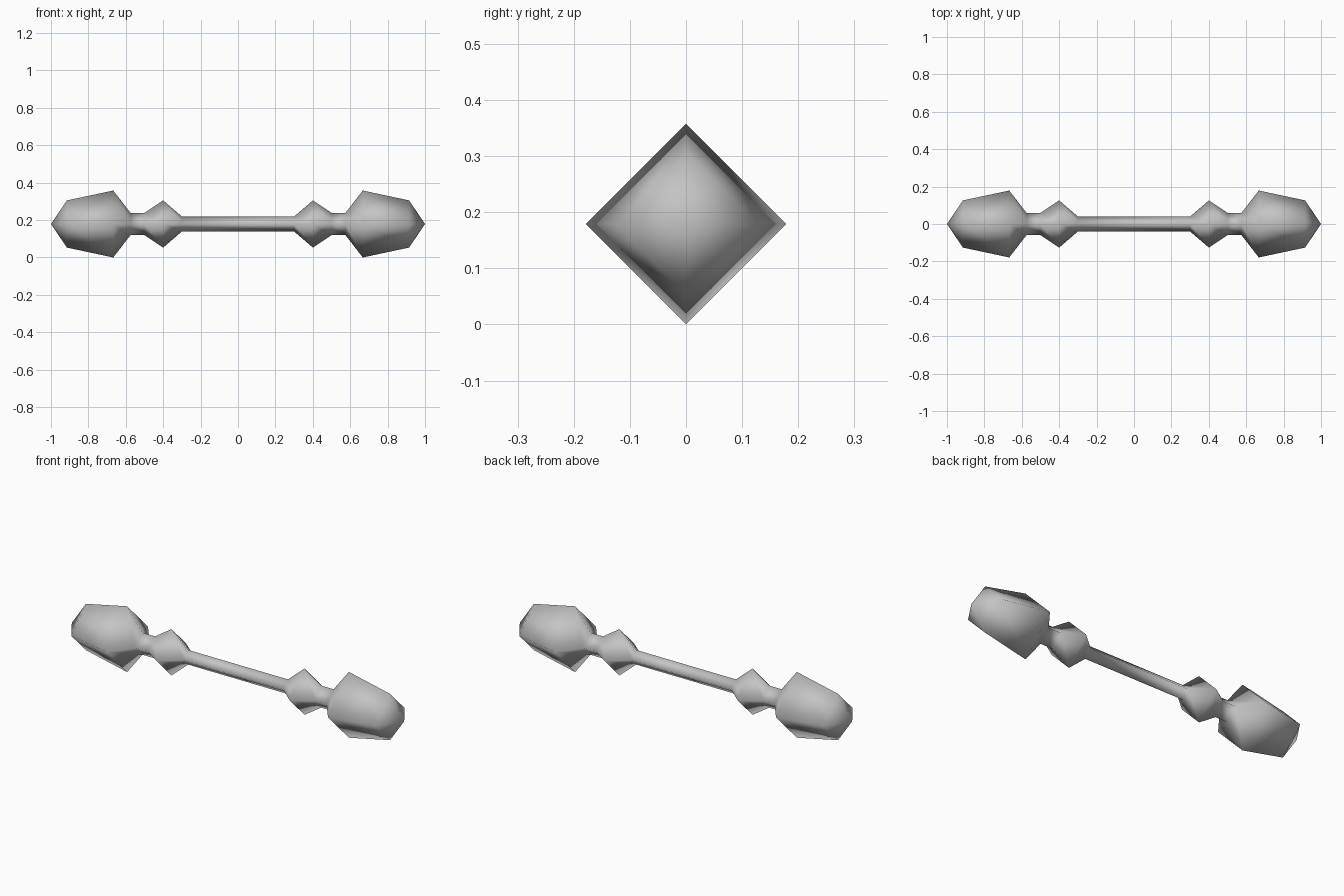
import bpy, bmesh, math

if "Cube" in bpy.data.objects:
    bpy.data.objects.remove(bpy.data.objects["Cube"])

SIDES = 4
AXIS_Z = 0.179
# half profile from the middle outward: (x, radius)
HALF = [(0.30, 0.04), (0.40, 0.126), (0.50, 0.06), (0.575, 0.06),
        (0.667, 0.179), (0.915, 0.126)]
profile = [(-x, r) for x, r in reversed(HALF)] + HALF

grey = bpy.data.materials.new("grey")
grey.diffuse_color = (0.55, 0.55, 0.55, 1)
grey.use_nodes = True
grey.node_tree.nodes["Principled BSDF"].inputs["Base Color"].default_value = grey.diffuse_color

# diamond-section double-ended bar: shaft, collars, necks and heads in one skin
bm = bmesh.new()
rings = []
for x, r in profile:
    rings.append([bm.verts.new((x, r * math.cos(math.tau * i / SIDES),
                                AXIS_Z + r * math.sin(math.tau * i / SIDES)))
                  for i in range(SIDES)])
for a, b in zip(rings, rings[1:]):
    for i in range(SIDES):
        j = (i + 1) % SIDES
        bm.faces.new((a[i], a[j], b[j], b[i]))

# pointed ends
for ring, x in ((rings[0], -1), (rings[-1], 1)):
    tip = bm.verts.new((x, 0, AXIS_Z))
    for i in range(SIDES):
        bm.faces.new((ring[i], ring[(i + 1) % SIDES], tip))

bmesh.ops.recalc_face_normals(bm, faces=bm.faces[:])
for f in bm.faces:
    f.smooth = True
mesh = bpy.data.meshes.new("double_ended_bar")
bm.to_mesh(mesh)
bm.free()
mesh.materials.append(grey)
bar = bpy.data.objects.new("double_ended_bar", mesh)
bpy.context.collection.objects.link(bar)
